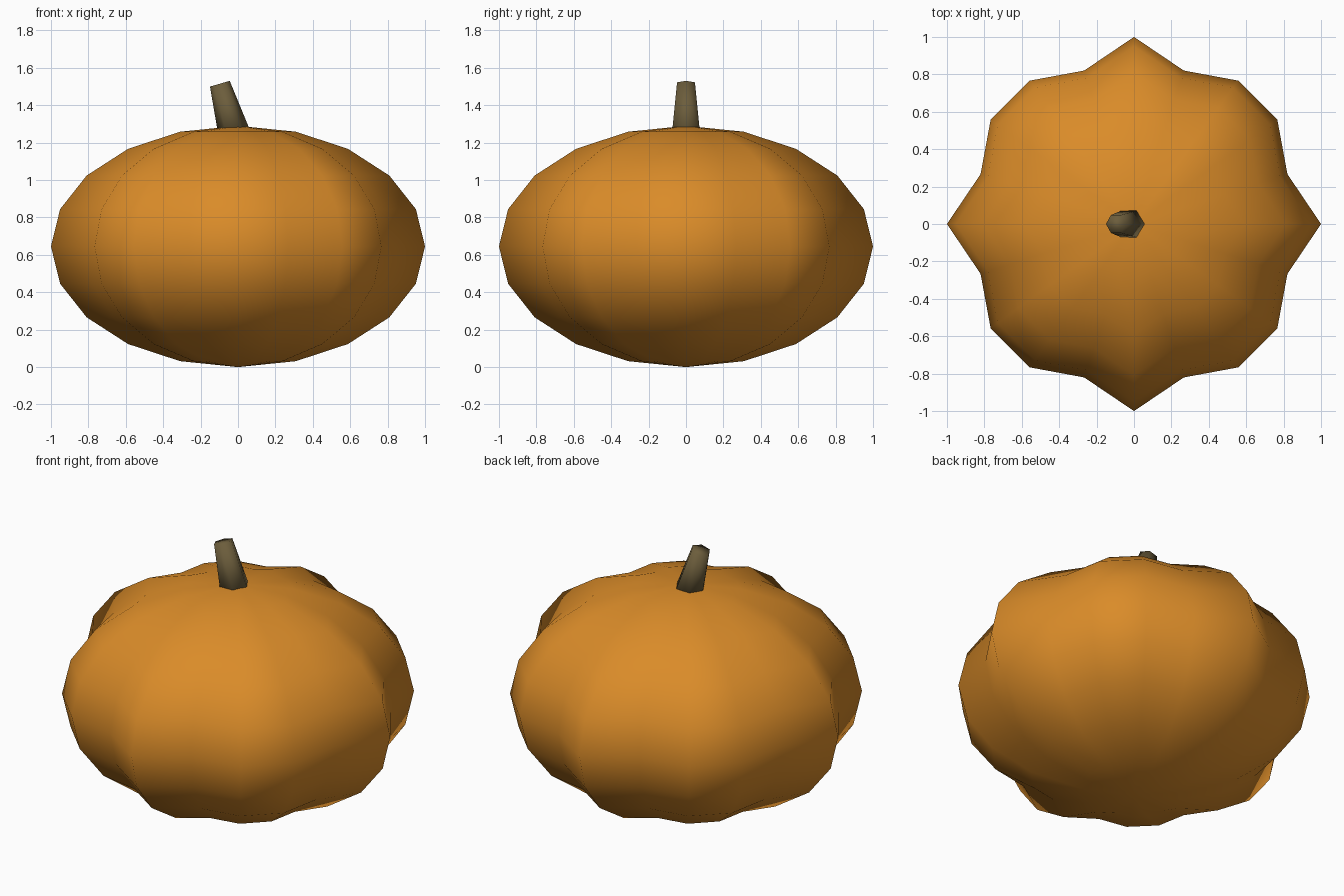
import bpy, math
from mathutils import Vector

if "Cube" in bpy.data.objects:
    bpy.data.objects.remove(bpy.data.objects["Cube"])


def material(name, rgb):
    mat = bpy.data.materials.new(name)
    mat.diffuse_color = (*rgb, 1)
    mat.use_nodes = True
    mat.node_tree.nodes["Principled BSDF"].inputs["Base Color"].default_value = mat.diffuse_color
    return mat


def finish(name, mat):
    obj = bpy.context.object
    obj.name = name
    obj.data.materials.append(mat)
    bpy.ops.object.shade_smooth()
    return obj


orange = material("orange", (0.70, 0.26, 0.022))
brown = material("stem brown", (0.15, 0.11, 0.045))

# Pumpkin body: squashed sphere with eight ribs around its axis
HALF_H = 0.645
bpy.ops.mesh.primitive_uv_sphere_add(segments=20, ring_count=10, radius=1)
body = finish("pumpkin_body", orange)
for v in body.data.vertices:
    rib = 0.924 + 0.076 * math.cos(8 * math.atan2(v.co.y, v.co.x))
    v.co = (v.co.x * rib, v.co.y * rib, HALF_H * (1 + v.co.z))

# Stem: tapered six-sided cone leaning towards -x, sunk into the top
TILT, LENGTH = -0.28, 0.30
axis = Vector((math.sin(TILT), 0, math.cos(TILT)))
top = Vector((-0.097, 0, 1.515))
bpy.ops.mesh.primitive_cone_add(vertices=6, radius1=0.088, radius2=0.055, depth=LENGTH)
stem = finish("stem", brown)
for v in stem.data.vertices:  # put a corner on the x axis
    v.co.x, v.co.y = v.co.y, -v.co.x
stem.rotation_euler = (0, TILT, 0)
stem.location = top - axis * LENGTH / 2
